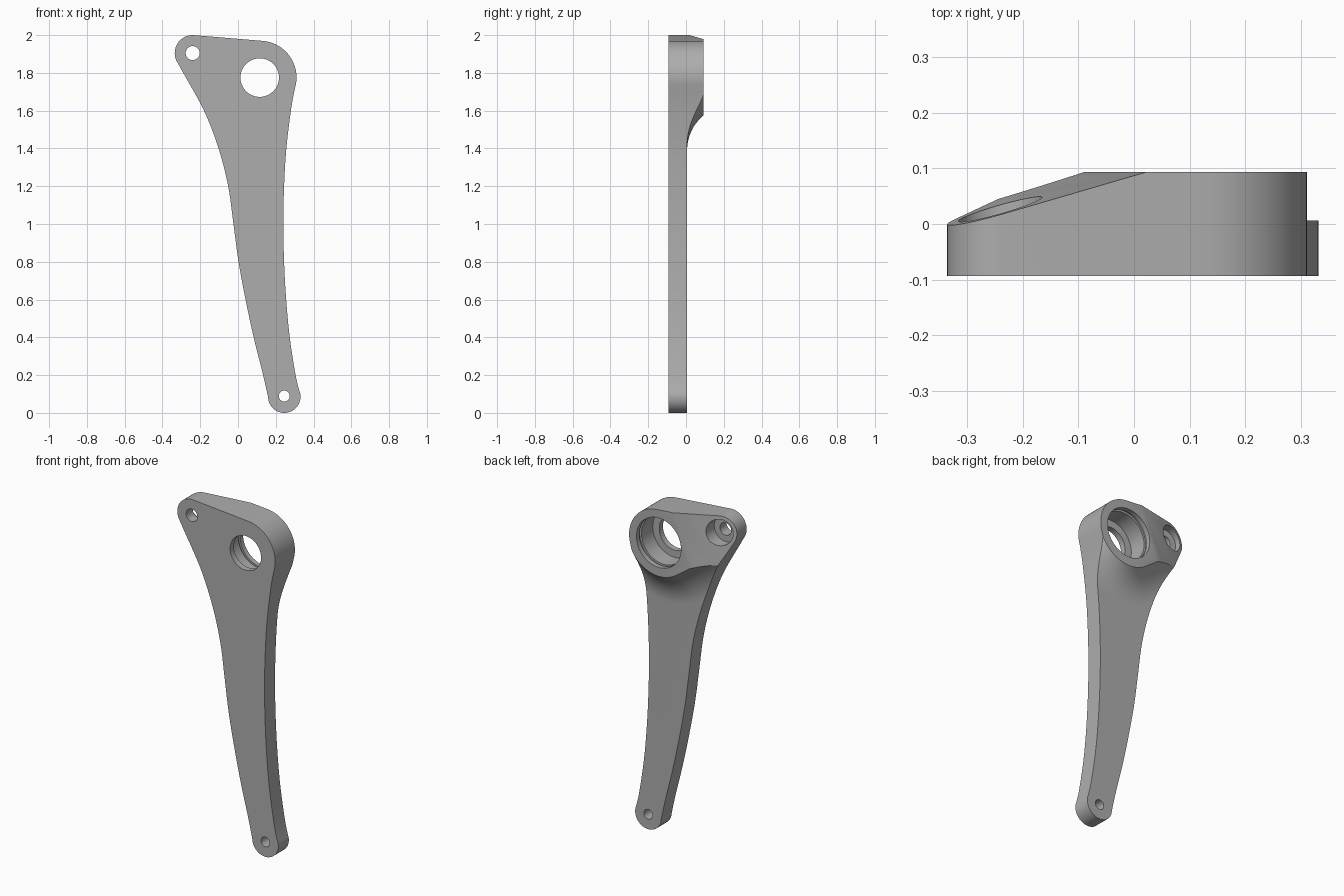
import bpy, bmesh, math
from mathutils import Vector

if "Cube" in bpy.data.objects:
    bpy.data.objects.remove(bpy.data.objects["Cube"])

FRONT, BACK, THIN = -0.093, 0.093, 0.006      # depth levels of the lever
BOSS, ARM, TIP = Vector((0.115, 1.775)), Vector((-0.24, 1.905)), Vector((0.245, 0.086))


def arc(c, r, a0, a1, n):
    """Points on an arc, angles in degrees."""
    angles = [math.radians(a0 + (a1 - a0) * i / n) for i in range(n + 1)]
    return [Vector((c.x + r * math.cos(a), c.y + r * math.sin(a))) for a in angles]


def smooth_path(pts, n=6):
    """Catmull-Rom points strictly between the first and last control point."""
    p = [Vector(q) for q in pts]
    p = [2 * p[0] - p[1]] + p + [2 * p[-1] - p[-2]]
    out = []
    for a, b, c, d in zip(p, p[1:], p[2:], p[3:]):
        for i in range(n):
            t = i / n
            out.append(0.5 * (2 * b + (c - a) * t + (2 * a - 5 * b + 4 * c - d) * t * t
                              + (3 * b - a - 3 * c + d) * t ** 3))
    return out[1:]


def loft(name, rings, closed=False):
    """Solid from rings of 3D points; closed joins the last ring to the first."""
    bm = bmesh.new()
    loops = [[bm.verts.new(p) for p in ring] for ring in rings]
    pairs = list(zip(loops, loops[1:]))
    if closed:
        pairs.append((loops[-1], loops[0]))
    else:
        bm.faces.new(loops[0])
        bm.faces.new(loops[-1])
    for a, b in pairs:
        for i in range(len(a)):
            j = (i + 1) % len(a)
            bm.faces.new((a[i], a[j], b[j], b[i]))
    bmesh.ops.recalc_face_normals(bm, faces=bm.faces)
    mesh = bpy.data.meshes.new(name)
    bm.to_mesh(mesh)
    bm.free()
    ob = bpy.data.objects.new(name, mesh)
    bpy.context.collection.objects.link(ob)
    return ob


def prism(name, pts, y0, y1):
    return loft(name, [[(p.x, y, p.y) for p in pts] for y in (y0, y1)])


def bore(name, c, profile, n=64):
    """Stepped round cutter from (radius, y) pairs."""
    return loft(name, [[(p.x, y, p.y) for p in arc(c, r, 0, 360, n)[:-1]] for r, y in profile])


def cut(target, cutter):
    mod = target.modifiers.new("cut", 'BOOLEAN')
    mod.operation, mod.solver, mod.object = 'DIFFERENCE', 'EXACT', cutter
    bpy.context.view_layer.objects.active = target
    bpy.ops.object.modifier_apply(modifier=mod.name)
    bpy.data.objects.remove(cutter)


# Lever outline: boss, arm end, left edge, tip, right edge
left = [(-0.321, 1.856), (-0.29, 1.80), (-0.18, 1.60), (-0.103, 1.40), (-0.052, 1.20),
        (-0.024, 1.0), (0.003, 0.80), (0.04, 0.60), (0.083, 0.40), (0.133, 0.20), (0.163, 0.066)]
right = [(0.329, 0.10), (0.305, 0.20), (0.274, 0.40), (0.255, 0.60), (0.244, 0.80), (0.24, 1.0),
         (0.244, 1.20), (0.256, 1.40), (0.28, 1.60), (0.3, 1.715)]
outline = (arc(BOSS, 0.195, -10, 85, 24) + arc(ARM, 0.095, 85, 211, 20) + smooth_path(left)
           + arc(TIP, 0.086, 194, 370, 28) + smooth_path(right))
lever = prism("lever", outline, FRONT, BACK)

# Thin the blade, leaving a raised boss and arm with a concave fillet around them
axis = BOSS - ARM
length = axis.length
ang = math.degrees(math.atan2(axis.y, axis.x))
r_boss, r_arm = 0.2, 0.1
tan = math.degrees(math.acos((r_arm - r_boss) / length))    # tangent angle of the hull
tan = 180 - tan


def hull(d, y):
    pts = (arc(BOSS, r_boss + d, ang - 180 + tan, ang + 180 - tan, 56)
           + arc(ARM, r_arm + d, ang + 180 - tan, ang + 180 + tan, 32))
    return [(p.x, y, p.y) for p in pts]


reach = 0.185
rise = BACK - THIN
R = (reach ** 2 + rise ** 2) / (2 * rise)
rings = [hull(0, 0.3), hull(0, BACK)]
for i in range(1, 17):
    d = reach * i / 16
    rings.append(hull(d, THIN + R - math.sqrt(R * R - (reach - d) ** 2)))
rings += [hull(2.4, THIN), hull(2.4, 0.3)]
cut(lever, loft("blade_cutter", rings, closed=True))

# Slope the arm down towards its end
u = axis.normalized()
v = Vector((-u.y, u.x))
slope = [(-0.4, 0.0265 - 0.4 * 0.302), (0.9, 0.0265 + 0.9 * 0.302), (-0.4, 0.4)]
cut(lever, loft("slope_cutter", [[((ARM + u * s + v * w).x, y, (ARM + u * s + v * w).y)
                                  for s, y in slope] for w in (-2.5, 1)]))

# Bearing seat with retaining groove, counterbored arm hole, tip hole
cut(lever, bore("bearing_cutter", BOSS, [
    (0.102, -0.2), (0.102, -0.058), (0.145, -0.058), (0.145, 0.048), (0.157, 0.048),
    (0.157, 0.064), (0.147, 0.064), (0.147, 0.2)]))
cut(lever, bore("arm_hole_cutter", ARM, [
    (0.037, -0.2), (0.037, -0.03), (0.075, -0.03), (0.075, 0.2)], 48))
cut(lever, bore("tip_hole_cutter", TIP + Vector((0, 0.003)), [(0.029, -0.2), (0.029, 0.2)], 40))

# Finish
mat = bpy.data.materials.new("grey metal")
mat.diffuse_color = (0.42, 0.42, 0.42, 1)
mat.use_nodes = True
mat.node_tree.nodes["Principled BSDF"].inputs["Base Color"].default_value = mat.diffuse_color
lever.data.materials.clear()
lever.data.materials.append(mat)
bpy.ops.object.select_all(action='DESELECT')
lever.select_set(True)
bpy.context.view_layer.objects.active = lever
bpy.ops.object.shade_smooth_by_angle(angle=math.radians(25))
